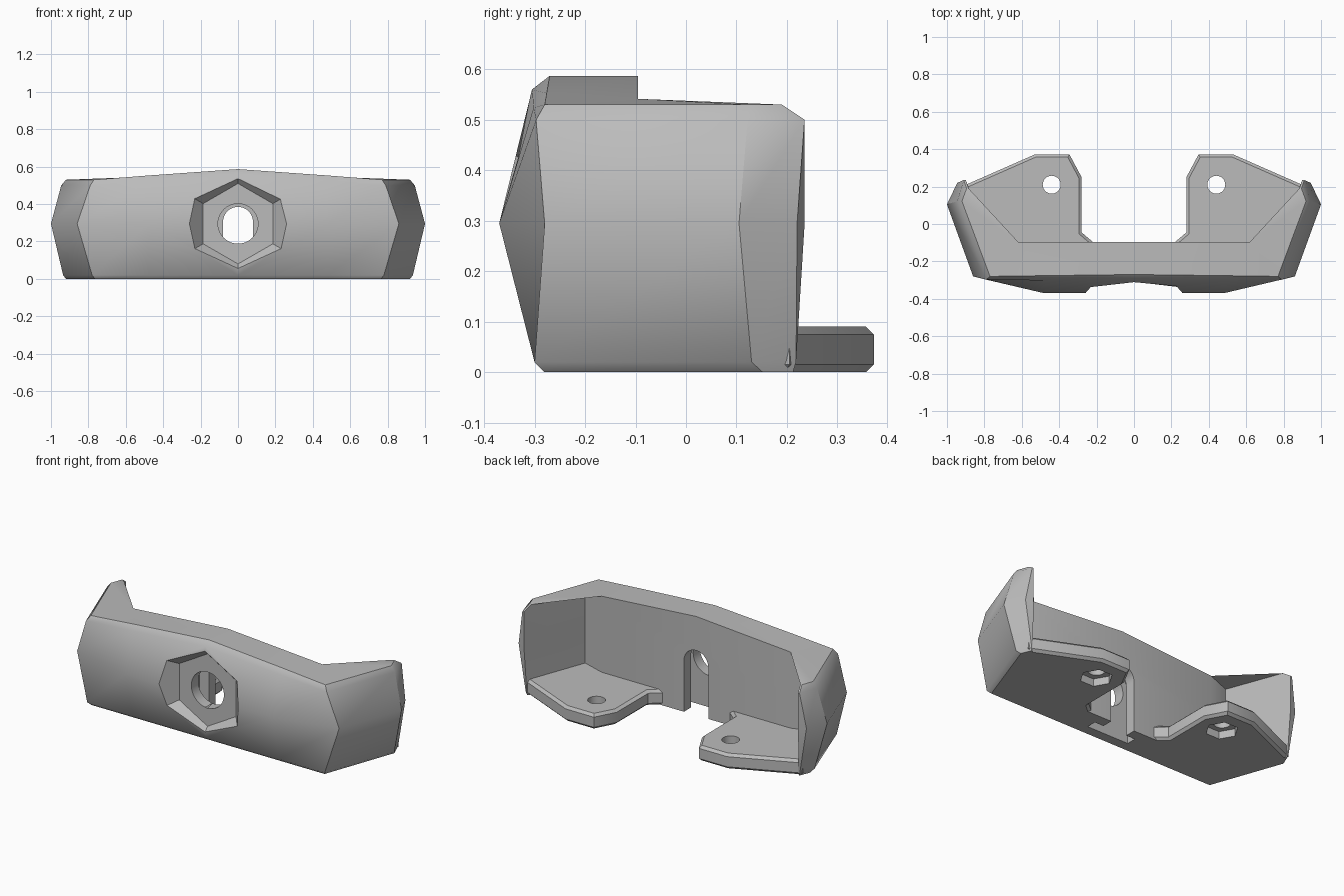
import bpy, bmesh, math
from mathutils import Matrix, Vector

if "Cube" in bpy.data.objects:
    bpy.data.objects.remove(bpy.data.objects["Cube"])

grey = bpy.data.materials.new("plain grey")
grey.use_nodes = True
grey.diffuse_color = (0.5, 0.5, 0.5, 1)
grey.node_tree.nodes["Principled BSDF"].inputs["Base Color"].default_value = (0.5, 0.5, 0.5, 1)


def make(name, bm):
    bmesh.ops.recalc_face_normals(bm, faces=bm.faces)
    mesh = bpy.data.meshes.new(name)
    bm.to_mesh(mesh)
    bm.free()
    mesh.materials.append(grey)
    obj = bpy.data.objects.new(name, mesh)
    bpy.context.collection.objects.link(obj)
    return obj


def loft(name, rings):
    """Skin a stack of closed rings and cap both ends."""
    bm = bmesh.new()
    rows = [[bm.verts.new(p) for p in ring] for ring in rings]
    n = len(rows[0])
    for a, b in zip(rows, rows[1:]):
        for i in range(n):
            j = (i + 1) % n
            bm.faces.new((a[i], a[j], b[j], b[i]))
    caps = [bm.faces.new(rows[0]), bm.faces.new(rows[-1])]
    bmesh.ops.triangulate(bm, faces=caps)
    return make(name, bm)


def circle(radius, sides, turn=0.0):
    return [(radius * math.cos(turn + math.tau * i / sides),
             radius * math.sin(turn + math.tau * i / sides)) for i in range(sides)]


def cut(obj, cutters):
    for tool in cutters:
        tool.hide_render = True
        mod = obj.modifiers.new("cut", "BOOLEAN")
        mod.object, mod.operation, mod.solver = tool, "DIFFERENCE", "EXACT"
    bpy.ops.object.select_all(action="DESELECT")
    obj.select_set(True)
    bpy.context.view_layer.objects.active = obj
    for mod in list(obj.modifiers):
        bpy.ops.object.modifier_apply(modifier=mod.name)
    for tool in cutters:
        bpy.data.objects.remove(tool)
    bpy.ops.object.shade_smooth_by_angle(angle=math.radians(40))


# Body: U-shaped plan at five heights, half outline from centre front to centre back
INNER = [(0.9, 0.235), (0.76, -0.14), (0.62, -0.095), (0, -0.095)]
RISE = [1, 0.4, 0, 0, 0, 0, 0, 0.2, 1]
LEVELS = [
    (0.0, 0, [(0, -0.28), (0.48, -0.28), (0.765, -0.28), (0.92, 0.152), (0.895, 0.212), (0.89, 0.212)]),
    (0.02, 0, [(0, -0.30), (0.48, -0.30), (0.78, -0.30), (0.935, 0.13), (0.9, 0.218), (0.893, 0.218)]),
    (0.295, 0, [(0, -0.37), (0.48, -0.37), (0.86, -0.28), (1, 0.105), (0.945, 0.22), (0.9, 0.235)]),
    (0.5, 0.06, [(0, -0.305), (0.48, -0.302), (0.79, -0.297), (0.945, 0.122), (0.91, 0.235), (0.9, 0.235)]),
    (0.53, 0.057, [(0, -0.27), (0.48, -0.276), (0.77, -0.28), (0.92, 0.122), (0.895, 0.19), (0.884, 0.19)]),
]
rings = []
for z, lift, outer in LEVELS:
    half = [(x, y, z + lift * r) for (x, y), r in zip(outer + INNER[1:], RISE)]
    rings.append(half + [(-x, y, h) for x, y, h in reversed(half[1:-1])])
body = loft("bumper_body", rings)

# Hexagonal recess, bolt hole and stepped slot open at the bottom
AXIS = 0.295


def along_y(name, profiles):
    return loft(name, [[(x, y, AXIS + z) for x, z in pts] for y, pts in profiles])


def arch(radius):
    top = [(radius * math.cos(math.pi * i / 24), radius * math.sin(math.pi * i / 24) + 0.01)
           for i in range(25)]
    return top + [(-radius, -0.4), (radius, -0.4)]


def hexagon(radius):
    return circle(radius, 6, math.pi / 6)


cut(body, [
    along_y("hex_recess_cutter", [(-0.42, hexagon(0.35)), (-0.285, hexagon(0.215))]),
    along_y("bolt_hole_cutter", [(-0.32, circle(0.107, 48)), (-0.2, circle(0.107, 48))]),
    along_y("wide_slot_cutter", [(-0.22, arch(0.14)), (-0.16, arch(0.14))]),
    along_y("narrow_slot_cutter", [(-0.19, arch(0.08)), (-0.05, arch(0.08))]),
])

# Mounting flanges with chamfered rims, screw holes and nut pockets
PLAN = [(0.18, -0.13), (0.28, -0.045), (0.28, 0.25), (0.345, 0.372), (0.53, 0.372),
        (0.91, 0.205), (0.8, -0.17), (0.6, -0.14)]
for side, label in ((1, "left"), (-1, "right")):
    bm = bmesh.new()
    base = bm.faces.new([bm.verts.new((side * x, y, 0)) for x, y in PLAN])
    top = bmesh.ops.extrude_face_region(bm, geom=[base])["geom"]
    bmesh.ops.translate(bm, vec=(0, 0, 0.09), verts=[v for v in top if isinstance(v, bmesh.types.BMVert)])
    bmesh.ops.recalc_face_normals(bm, faces=bm.faces)
    rims = [e for e in bm.edges if abs(e.verts[0].co.z - e.verts[1].co.z) < 0.001]
    bmesh.ops.bevel(bm, geom=rims, offset=0.015, segments=1, affect="EDGES")
    flange = make(label + "_mounting_flange", bm)

    def upright(name, pts, low, high):
        return loft(name, [[(side * 0.44 + x, 0.21 + y, z) for x, y in pts] for z in (low, high)])

    cut(flange, [
        upright("screw_hole_cutter", circle(0.048, 32), -0.05, 0.15),
        upright("nut_pocket_cutter", circle(0.09, 6), -0.05, 0.045),
    ])
